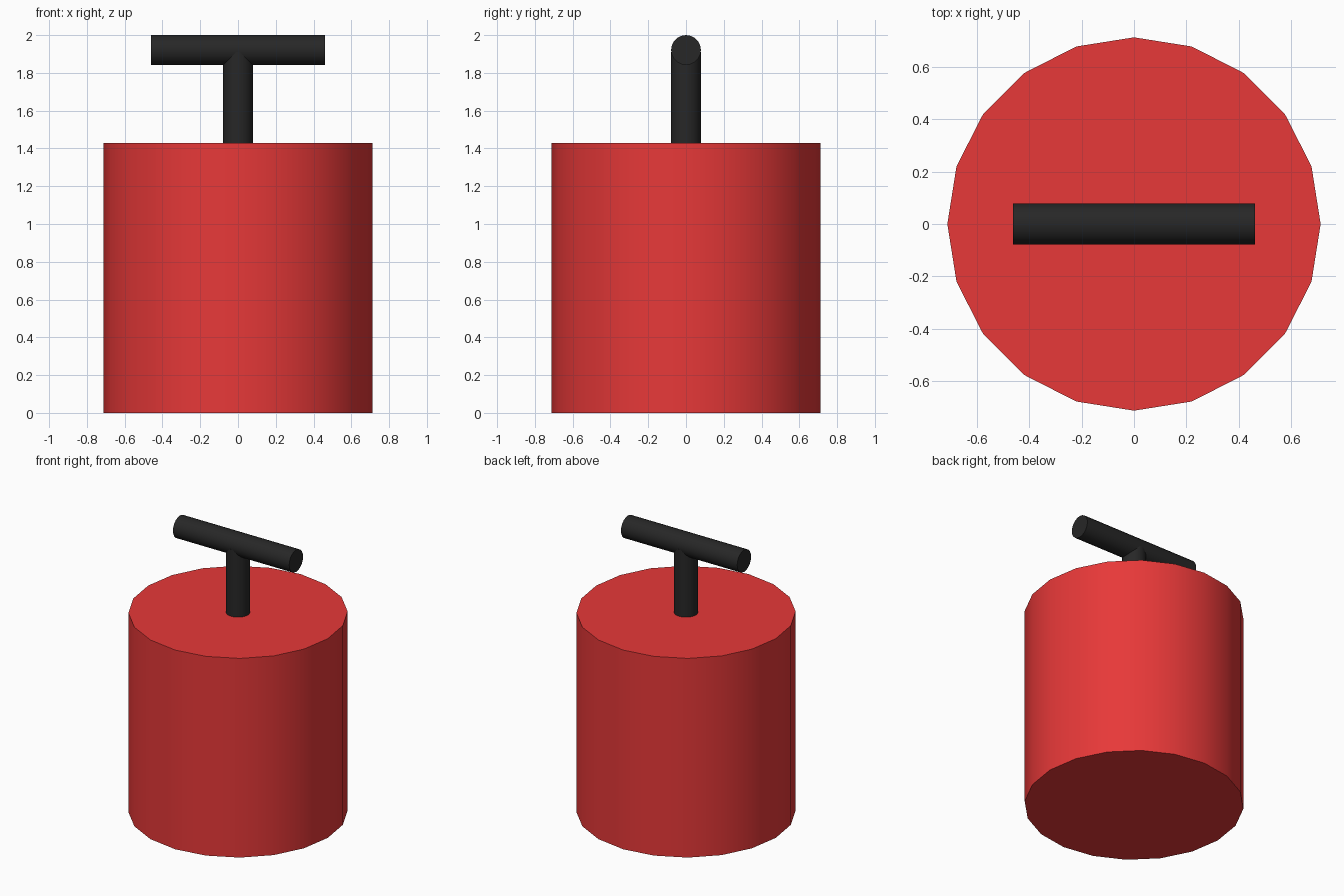
import bpy
import math

if "Cube" in bpy.data.objects:
    bpy.data.objects.remove(bpy.data.objects["Cube"])


def material(name, color):
    m = bpy.data.materials.new(name)
    m.diffuse_color = color
    m.use_nodes = True
    m.node_tree.nodes["Principled BSDF"].inputs["Base Color"].default_value = m.diffuse_color
    return m


def cylinder(name, radius, depth, location, mat, sides, rotation=(0, 0, 0)):
    bpy.ops.mesh.primitive_cylinder_add(
        vertices=sides, radius=radius, depth=depth,
        location=location, rotation=rotation)
    obj = bpy.context.object
    obj.name = name
    obj.data.materials.append(mat)
    bpy.ops.object.shade_smooth_by_angle(angle=math.radians(30))
    return obj


red = material("red_paint", (0.8, 0.04, 0.04, 1))
black = material("black_plastic", (0.02, 0.02, 0.02, 1))

BODY_R, BODY_H = 0.713, 1.43
ROD_R = 0.079
BAR_Z = 2.0 - ROD_R
STEM_TOP = 1.91

# Main drum
cylinder("body", BODY_R, BODY_H, (0, 0, BODY_H / 2), red, 20)

# Upright stem running from the drum top into the crossbar
cylinder("stem", ROD_R, STEM_TOP - BODY_H,
         (0, 0, (STEM_TOP + BODY_H) / 2), black, 20)

# Horizontal grip along x
cylinder("handle_bar", ROD_R, 0.923, (0, 0, BAR_Z), black, 20,
         (0, math.pi / 2, 0))
